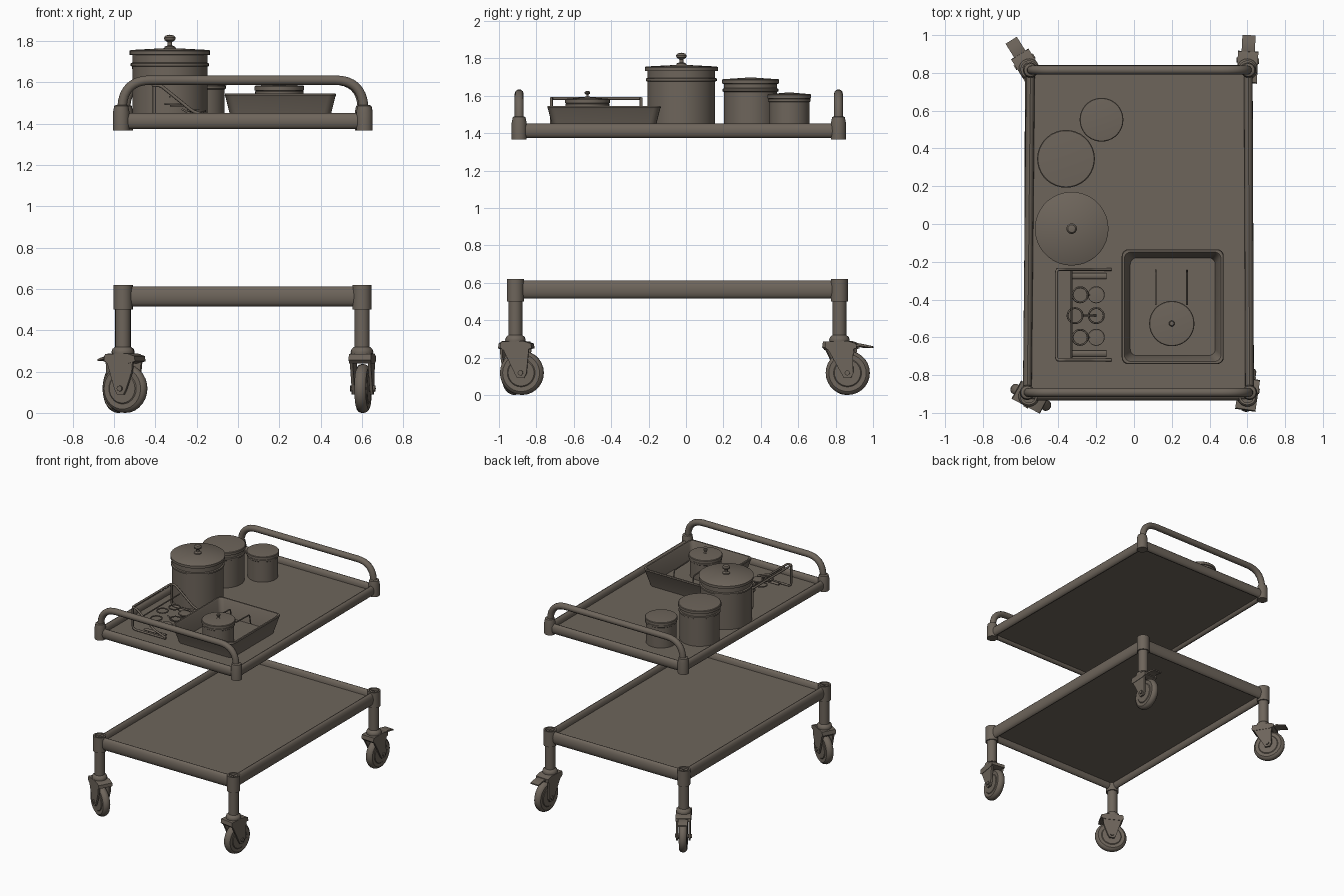
import bpy, bmesh, math
from mathutils import Vector, Matrix

if "Cube" in bpy.data.objects:
    bpy.data.objects.remove(bpy.data.objects["Cube"])

METAL = bpy.data.materials.new("warm_grey_metal")
METAL.diffuse_color = (0.155, 0.13, 0.105, 1)
METAL.use_nodes = True
METAL.node_tree.nodes["Principled BSDF"].inputs["Base Color"].default_value = METAL.diffuse_color


def finish(name, bm, matrix=None, angle=35):
    bmesh.ops.recalc_face_normals(bm, faces=bm.faces)
    me = bpy.data.meshes.new(name)
    bm.to_mesh(me)
    bm.free()
    if matrix:
        me.transform(matrix)
    me.materials.append(METAL)
    ob = bpy.data.objects.new(name, me)
    bpy.context.collection.objects.link(ob)
    bpy.ops.object.select_all(action='DESELECT')
    ob.select_set(True)
    bpy.context.view_layer.objects.active = ob
    bpy.ops.object.shade_smooth_by_angle(angle=math.radians(angle))
    return ob


def lathe(name, profile, loc=(0, 0, 0), segs=32, matrix=None):
    """Spin (radius, z) points round z; radius 0 makes a pole."""
    bm = bmesh.new()
    rings = []
    for r, z in profile:
        if r == 0:
            rings.append([bm.verts.new((0, 0, z))] * segs)
        else:
            rings.append([bm.verts.new((r * math.cos(2 * math.pi * i / segs),
                                        r * math.sin(2 * math.pi * i / segs), z)) for i in range(segs)])
    for a, b in zip(rings, rings[1:]):
        for i in range(segs):
            j = (i + 1) % segs
            bm.faces.new(list(dict.fromkeys((a[i], a[j], b[j], b[i]))))
    return finish(name, bm, matrix or Matrix.Translation(loc))


def bar(name, a, b, width, height, segs=16):
    """Oval tube from a to b."""
    a, b = Vector(a), Vector(b)
    d = b - a
    bm = bmesh.new()
    bmesh.ops.create_cone(bm, cap_ends=True, segments=segs, radius1=1, radius2=1, depth=d.length)
    x = d.cross(Vector((0, 0, 1))).normalized()
    rot = Matrix((x, d.normalized().cross(x), d.normalized())).transposed().to_4x4()
    m = Matrix.Translation((a + b) / 2) @ rot @ Matrix.Diagonal((width / 2, height / 2, 1, 1))
    return finish(name, bm, m)


def wire(name, pts, r, corner=0.0, cyclic=False, res=3):
    """Round tube along a path with rounded corners."""
    pts = [Vector(p) for p in pts]
    path = []
    for i, p in enumerate(pts):
        if corner and 0 < i < len(pts) - 1:
            s = p + (pts[i - 1] - p).normalized() * corner
            e = p + (pts[i + 1] - p).normalized() * corner
            for k in range(9):
                t = k / 8
                path.append(s * (1 - t) ** 2 * 1.0 + p * 2 * t * (1 - t) + e * t * t)
        else:
            path.append(p)
    cu = bpy.data.curves.new(name, 'CURVE')
    cu.dimensions = '3D'
    cu.bevel_depth = r
    cu.bevel_resolution = res
    cu.use_fill_caps = True
    sp = cu.splines.new('POLY')
    sp.points.add(len(path) - 1)
    for q, p in zip(sp.points, path):
        q.co = (*p, 1)
    sp.use_cyclic_u = cyclic
    sp.use_smooth = True
    cu.materials.append(METAL)
    ob = bpy.data.objects.new(name, cu)
    bpy.context.collection.objects.link(ob)
    bpy.ops.object.select_all(action='DESELECT')
    ob.select_set(True)
    bpy.context.view_layer.objects.active = ob
    bpy.ops.object.convert(target='MESH')


def prism(name, outline, thick, matrix):
    """Polygon outline in local xy, extruded along local z, centred."""
    bm = bmesh.new()
    f = bm.faces.new([bm.verts.new((x, y, -thick / 2)) for x, y in outline])
    ext = bmesh.ops.extrude_face_region(bm, geom=[f])
    bmesh.ops.translate(bm, vec=(0, 0, thick), verts=[v for v in ext['geom'] if isinstance(v, bmesh.types.BMVert)])
    return finish(name, bm, matrix, 30)


# shelves: rails, panel, corner sockets (corners go round anticlockwise)
UPPER = [(-.565, -.892), (.612, -.892), (.605, .815), (-.548, .815)]
LOWER = [(-.557, -.912), (.6, -.912), (.6, .82), (-.555, .82)]
for label, corners, z, h, panel in (("upper", UPPER, 1.412, .076, 1.402), ("lower", LOWER, .564, .096, .565)):
    for i in range(4):
        a, b = corners[i], corners[(i + 1) % 4]
        bar(f"{label}_rail_{i}", (*a, z), (*b, z), .046, h)
    prism(f"{label}_shelf_panel", corners, .012, Matrix.Translation((0, 0, panel)))
for i, (x, y) in enumerate(UPPER):
    lathe(f"handle_socket_{i}", [(0, 1.367), (.04, 1.367), (.04, 1.455), (.034, 1.485), (.025, 1.49), (0, 1.49)], (x, y, 0), 20)
for i, (x, y) in enumerate(LOWER):
    lathe(f"corner_post_{i}", [(0, .5), (.046, .5), (.046, .62), (.034, .62), (.034, .6), (0, .6)], (x, y, 0), 20)

# end handles
for label, a, b in (("front", UPPER[0], UPPER[1]), ("back", UPPER[3], UPPER[2])):
    wire(f"{label}_handle", [(*a, 1.42), (a[0] + .012, a[1], 1.61), (b[0] - .012, b[1], 1.61), (*b, 1.42)], .024, .13)

# casters: (corner, roll direction, wheel trail, has brake pedal)
CASTERS = [(LOWER[0], (.88, -.47), .012, False), (LOWER[1], (.15, 1), .035, False),
           (LOWER[2], (.05, 1), .045, True), (LOWER[3], (-.53, .85), .045, True)]
for i, ((x, y), d, trail, brake) in enumerate(CASTERS):
    d = Vector((*d, 0)).normalized()
    n = Vector((-d.y, d.x, 0))
    # local x = roll direction, y = up, z = axle
    base = Matrix.Translation((x, y, 0)) @ Matrix((d, (0, 0, 1), -n)).transposed().to_4x4()
    lathe(f"caster_leg_{i}", [(0, .29), (.037, .29), (.037, .505), (0, .505)], (x, y, 0), 20)
    lathe(f"caster_swivel_{i}", [(0, .28), (.052, .28), (.055, .295), (.05, .31), (.037, .32), (0, .32)], (x, y, 0), 20)
    prism(f"caster_hood_{i}", [(-.075, .255), (-.07, .285), (.05, .288), (.092, .275), (.095, .25), (.06, .24), (-.06, .24)], .108, base)
    side = [(-.062, .25), (.08, .25), (.075, .2), (trail + .032, .115), (trail + .018, .09),
            (trail - .018, .09), (trail - .032, .115)]
    for s in (-1, 1):
        prism(f"caster_fork_{i}_{s}", side, .014, base @ Matrix.Translation((0, 0, s * .044)))
    axle = base @ Matrix.Translation((trail, .118, 0))
    lathe(f"caster_wheel_{i}", [(0, -.03), (.07, -.03), (.075, -.026), (.1, -.028), (.112, -.02), (.118, -.006),
                                (.118, .006), (.112, .02), (.1, .028), (.075, .026), (.07, .03), (0, .03)], segs=28, matrix=axle)
    lathe(f"caster_bolt_{i}", [(0, -.06), (.014, -.06), (.014, .06), (0, .06)], segs=12, matrix=axle)
    if brake:
        prism(f"brake_pedal_{i}", [(.06, .262), (.11, .275), (.15, .267), (.18, .26), (.18, .25),
                                   (.15, .256), (.11, .262), (.06, .25)], .07, base)


# lidded pots
FLOOR = 1.408


def pot(name, x, y, r, bottom, top, flange):
    body = r * .93
    lathe(name + "_body", [(0, bottom), (body, bottom), (body, flange - .01), (r * .975, flange - .006),
                           (r * .975, flange + .006), (body, flange + .01), (body, top - .025)], (x, y, 0), 36)
    lathe(name + "_lid", [(body, top - .027), (r, top - .025), (r, top - .006), (r * .97, top - .002), (0, top + .008)], (x, y, 0), 36)


def knob(name, x, y, z, s):
    prof = [(.028, 0), (.026, .012), (.011, .018), (.011, .034), (.026, .044), (.028, .056), (.02, .066), (0, .07)]
    lathe(name, [(r * s, z + h * s) for r, h in prof], (x, y, 0), 16)


pot("large_pot", -.33, -.025, .195, FLOOR, 1.758, 1.685)
knob("large_pot_knob", -.33, -.025, 1.76, 1)
pot("medium_pot", -.36, .345, .153, FLOOR, 1.69, 1.63)
pot("small_pot", -.172, .552, .116, FLOOR, 1.61, 1.575)
pot("saucepan", .2, -.527, .12, 1.42, 1.585, 1.55)
knob("saucepan_knob", .2, -.527, 1.587, .55)
for s in (-1, 1):
    hx = .198 + s * .083
    wire(f"saucepan_handle_{s}", [(hx, -.43, 1.54), (hx, -.26, 1.535), (hx, -.245, 1.46)], .005, .012, res=1)

# roasting pan: nested rounded rectangles
bm = bmesh.new()
loops = []
for inset, z in ((.035, FLOOR), (.004, 1.53), (0, 1.537), (.003, 1.545), (.014, 1.545), (.02, 1.535), (.045, 1.42)):
    hx, hy, c = .27 - inset, .304 - inset, .035
    ring = []
    for q, (sx, sy) in enumerate(((1, 1), (-1, 1), (-1, -1), (1, -1))):
        for k in range(5):
            t = math.pi / 2 * (q + k / 4)
            ring.append(bm.verts.new((.205 + sx * (hx - c) + c * math.cos(t), -.438 + sy * (hy - c) + c * math.sin(t), z)))
    loops.append(ring)
for a, b in zip(loops, loops[1:]):
    for i in range(20):
        j = (i + 1) % 20
        bm.faces.new((a[i], a[j], b[j], b[i]))
bm.faces.new(loops[0])
bm.faces.new(loops[-1])
finish("roasting_pan", bm)

# utensil rack: upright back frame with sloping arms, base wire and rings
wire("rack_frame", [(-.12, -.72, 1.425), (-.22, -.72, 1.46), (-.375, -.72, 1.585), (-.41, -.72, 1.585), (-.41, -.24, 1.585),
                    (-.375, -.24, 1.585), (-.22, -.24, 1.46), (-.12, -.24, 1.425)], .008, .017, res=2)
for y in (-.72, -.24):
    wire("rack_upright", [(-.405, y, 1.58), (-.405, y, 1.418), (-.12, y, 1.418)], .008, .03, res=2)
for y in (-.685, -.275):
    bar("rack_end_plate", (-.325, y, 1.425), (-.145, y, 1.425), .032, .012, 8)
wire("rack_crossbar", [(-.33, -.71, 1.53), (-.33, -.25, 1.53)], .005, res=1)
for k, y in enumerate((-.6, -.485, -.375)):
    x1 = -.312 if k == 1 else -.285
    for x in (x1, -.2):
        wire("rack_ring", [(x + .04 * math.cos(t * math.pi / 10), y + .04 * math.sin(t * math.pi / 10),
                            1.5 - (x + .33) * .3) for t in range(20)], .005, cyclic=True, res=1)
    wire("rack_ring_stem", [(x1 + .04, y, 1.47), (-.2, y, 1.43)], .005, res=1)
    if k != 1:
        lathe("rack_cup", [(0, 1.43), (.025, 1.435), (.038, 1.465), (0, 1.468)], (-.2, y, 0), 16)
